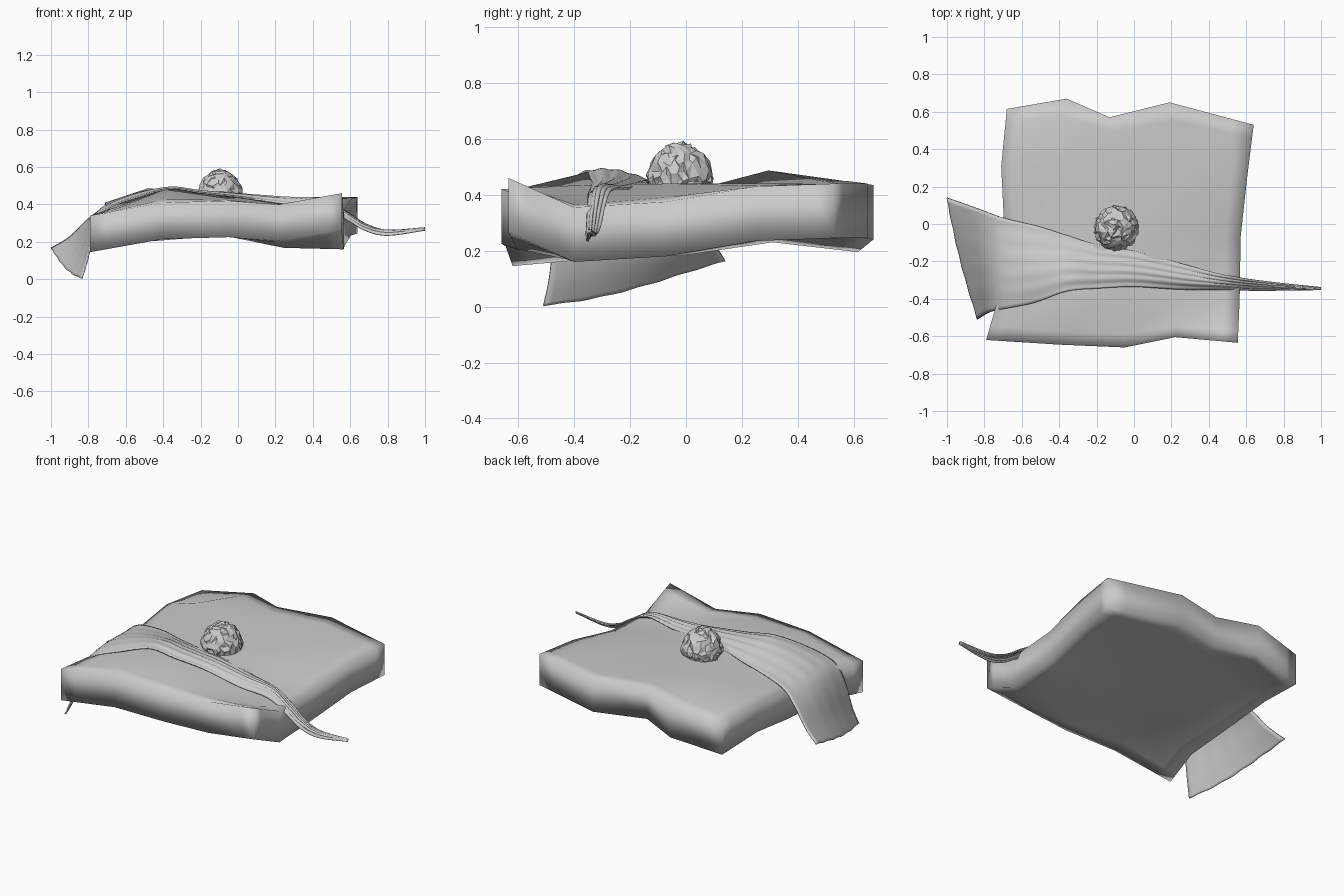
import bpy, bmesh, math, random
from mathutils import Vector

if "Cube" in bpy.data.objects:
    bpy.data.objects.remove(bpy.data.objects["Cube"])

random.seed(4)

def make(name, verts, faces):
    me = bpy.data.meshes.new(name)
    me.from_pydata(verts, [], faces)
    bm = bmesh.new()
    bm.from_mesh(me)
    bmesh.ops.recalc_face_normals(bm, faces=bm.faces)
    for f in bm.faces:
        f.smooth = True
    bm.to_mesh(me)
    bm.free()
    ob = bpy.data.objects.new(name, me)
    bpy.context.collection.objects.link(ob)
    return ob

def grid_faces(rows, cols, off=0):
    return [(off + j * cols + i, off + j * cols + i + 1,
             off + (j + 1) * cols + i + 1, off + (j + 1) * cols + i)
            for j in range(rows - 1) for i in range(cols - 1)]

# Warped slab: 5 x 5 control grid with support loops near the rim
front = [(-.79, -.62), (-.40, -.645), (-.05, -.66), (.22, -.605), (.555, -.635)]
back = [(-.68, .615), (-.36, .67), (-.13, .57), (.19, .65), (.64, .53)]
left = [(-.79, -.62), (-.71, -.34), (-.695, .0), (-.71, .31), (-.68, .615)]
right = [(.555, -.635), (.565, -.4), (.57, -.07), (.605, .25), (.64, .53)]
heights = [(.34, .41, .42, .40, .46),
           (.365, .48, .435, .39, .355),
           (.38, .405, .43, .44, .375),
           (.41, .487, .44, .44, .43),
           (.39, .435, .45, .44, .44)]
ctrl = []
for j in range(5):
    for i in range(5):
        if j in (0, 4):
            x, y = (front, back)[j // 4][i]
        else:
            x = left[j][0] + (right[j][0] - left[j][0]) * i / 4
            y = left[j][1] + (right[j][1] - left[j][1]) * i / 4
        ctrl.append(Vector((x, y, heights[j][i])))
ctrl[16].x = -.48
under = [p - Vector((0, 0, .195)) for p in ctrl]
under[8].z = .168
under[15].z = .23

def sample(pts, u, v):
    i, j = min(int(u), 3), min(int(v), 3)
    k = j * 5 + i
    return pts[k].lerp(pts[k + 1], u - i).lerp(pts[k + 5].lerp(pts[k + 6], u - i), v - j)

loops = [0, .25, 1, 2, 3, 3.75, 4]
K = len(loops)
verts = [sample(p, u, v) for p in (ctrl, under) for v in loops for u in loops]
ring = (list(range(K)) + [j * K + K - 1 for j in range(1, K)]
        + [K * (K - 1) + i for i in range(K - 2, -1, -1)]
        + [j * K for j in range(K - 2, 0, -1)])
walls = [(a, b, b + K * K, a + K * K) for a, b in zip(ring, ring[1:] + ring[:1])]
make("slab", verts, grid_faces(K, K) + grid_faces(K, K, K * K) + walls)

# Crumpled ball: jittered icosphere with flat facets
bm = bmesh.new()
bmesh.ops.create_icosphere(bm, subdivisions=4, radius=1)
for v in bm.verts:
    v.co = v.co.normalized() * .117
    v.co += Vector([random.uniform(-.008, .008) for _ in range(3)])
    if v.co.z > 0:
        slim = 1 - 1.2 * v.co.z      # slightly peaked top
        v.co.x *= slim
        v.co.y *= slim
me = bpy.data.meshes.new("crumpled_ball")
bm.to_mesh(me)
bm.free()
ball = bpy.data.objects.new("crumpled_ball", me)
ball.location = (-.095, -.022, .469)
bpy.context.collection.objects.link(ball)
facets = ball.modifiers.new("facets", 'DECIMATE')
facets.ratio = .45

# Draped cloth: back edge, front edge, crest bulge per station
stations = [((-1.0, .14, .165), (-.835, -.51, .005), -.02),
            ((-.90, .105, .225), (-.805, -.49, .10), .0),
            ((-.79, .065, .33), (-.765, -.47, .27), .02),
            ((-.69, .03, .39), (-.70, -.455, .375), .02),
            ((-.52, -.01, .42), (-.53, -.42, .44), .03),
            ((-.36, -.06, .425), (-.36, -.36, .482), .025),
            ((-.20, -.11, .435), (-.20, -.345, .46), .02),
            ((0, -.145, .435), (0, -.335, .437), .018),
            ((.25, -.21, .425), (.25, -.348, .40), .025),
            ((.45, -.265, .42), (.45, -.348, .385), .025),
            ((.58, -.29, .36), (.58, -.352, .32), .015),
            ((.68, -.305, .295), (.68, -.355, .262), .012),
            ((.80, -.32, .26), (.80, -.352, .236), .01),
            ((1.0, -.341, .272), (1.0, -.35, .264), .0)]

def spline(pts, t):
    k = min(int(t), len(pts) - 2)
    f = t - k
    p = [Vector(pts[max(0, min(len(pts) - 1, k + d))]) for d in (-1, 0, 1, 2)]
    return .5 * (2 * p[1] + (p[2] - p[0]) * f
                 + (2 * p[0] - 5 * p[1] + 4 * p[2] - p[3]) * f * f
                 + (3 * p[1] - p[0] - 3 * p[2] + p[3]) * f ** 3)

N, M = 66, 26
cloth = []
for a in range(N):
    t = a / (N - 1) * (len(stations) - 1)
    b = spline([s[0] for s in stations], t)
    f = spline([s[1] for s in stations], t)
    h = spline([(s[2], 0, 0) for s in stations], t).x
    for c in range(M):
        s = c / (M - 1)
        p = b.lerp(f, s)
        fold = math.sin(s * 30 + t * .5) * (.0015 if t < 5 else .003)
        if t < 3:                    # hanging end bows slightly outward
            p.x += fold - .012 * math.sin(math.pi * s) * (1 - t / 3)
        p.z += h * math.sin(math.pi * s ** 1.4) + fold
        cloth.append(p)
strip = make("draped_cloth", cloth, grid_faces(N, M))
mod = strip.modifiers.new("thickness", 'SOLIDIFY')
mod.thickness = .008
mod.offset = 0
